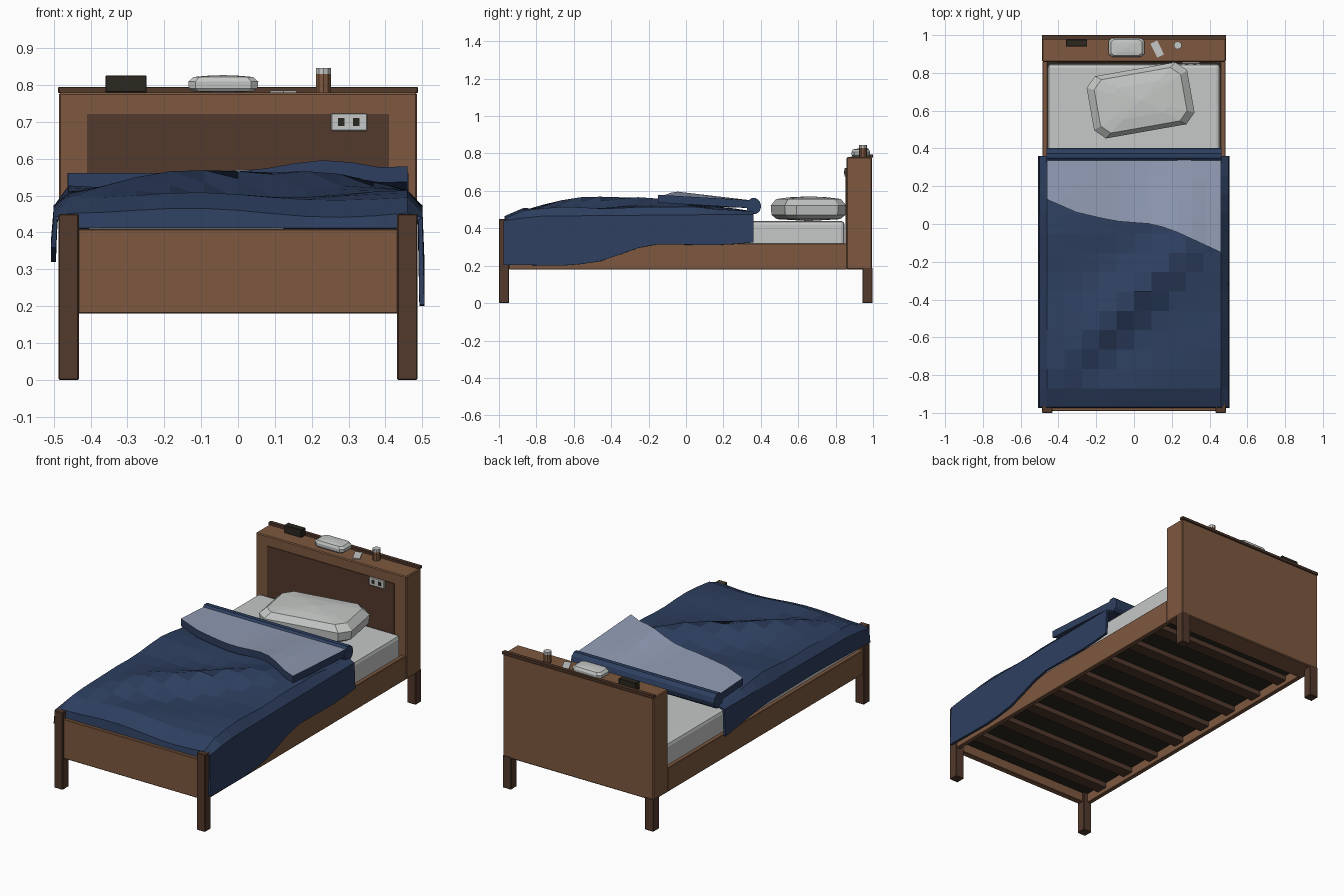
import bpy, bmesh
from math import sin, pi, exp, radians
from mathutils import Matrix, Vector

cube = bpy.data.objects.get("Cube")
if cube:
    bpy.data.objects.remove(cube)


def material(name, r, g, b):
    m = bpy.data.materials.new(name)
    m.use_nodes = True
    m.diffuse_color = (r, g, b, 1)
    m.node_tree.nodes["Principled BSDF"].inputs["Base Color"].default_value = (r, g, b, 1)
    return m


WOOD = material("warm wood", .205, .098, .05)
DARK = material("dark wood", .084, .041, .025)
BLUE = material("navy blanket", .027, .05, .117)
PALE = material("pale blanket lining", .283, .332, .456)
WHITE = material("off white", .56, .58, .565)
BLACK = material("near black", .025, .021, .014)


def finish(name, bm, *mats):
    bmesh.ops.recalc_face_normals(bm, faces=bm.faces)
    me = bpy.data.meshes.new(name)
    bm.to_mesh(me)
    bm.free()
    for m in mats:
        me.materials.append(m)
    ob = bpy.data.objects.new(name, me)
    bpy.context.collection.objects.link(ob)
    return ob


def box(name, x, y, z, mat, bevel=0, segments=1, turn=0):
    """Box from (low, high) ranges, optionally bevelled and turned about z."""
    bm = bmesh.new()
    bmesh.ops.create_cube(bm, size=1)
    size = Vector((x[1] - x[0], y[1] - y[0], z[1] - z[0]))
    mid = Vector((sum(x), sum(y), sum(z))) / 2
    bm.transform(Matrix.Translation(mid) @ Matrix.Rotation(radians(turn), 4, "Z")
                 @ Matrix.Diagonal((*size, 1)))
    if bevel:
        bmesh.ops.bevel(bm, geom=bm.edges[:], offset=bevel, segments=segments,
                        profile=.5, affect="EDGES")
    return finish(name, bm, mat)


def lerp(table, t):
    """Piecewise linear lookup in (position, value) pairs."""
    for (a, va), (b, vb) in zip(table, table[1:]):
        if t <= b:
            return va + (vb - va) * max(0, (t - a) / (b - a))
    return table[-1][1]


# Bed frame
for side, s in (("left", 1), ("right", -1)):
    xs = sorted((s * .432, s * .487))
    box(side + "_front_leg", xs, (-1, -.945), (0, .45), DARK, .003)
    box(side + "_back_leg", xs, (.943, .997), (0, .19), DARK, .003)
    box(side + "_side_rail", sorted((s * .458, s * .484)), (-.946, .86), (.18, .32), WOOD, .003)
box("footboard", (-.434, .434), (-.99, -.955), (.18, .41), WOOD, .003)
box("bed_base", (-.46, .46), (-.957, .86), (.235, .255), BLACK)
for i in range(8):
    y = -.82 + i * .22
    box("slat_%d" % (i + 1), (-.459, .459), (y - .035, y + .035), (.205, .236), DARK)

# Headboard with back panel, ledge lip and socket
box("headboard", (-.486, .486), (.858, .995), (.18, .78), WOOD, .005)
box("headboard_panel", (-.41, .41), (.854, .86), (.3, .722), DARK)
box("headboard_lip", (-.488, .488), (.976, 1), (.778, .795), DARK, .002)
box("socket_plate", (.253, .35), (.847, .856), (.676, .723), WHITE, .002)
for i, x in enumerate((.28, .321)):
    box("socket_hole_%d" % (i + 1), (x - .009, x + .009), (.845, .849), (.689, .71), BLACK)

# Mattress
box("mattress", (-.457, .457), (-.95, .848), (.25, .44), WHITE, .02, 2)


def cushion(name, centre, half, turn):
    """Faceted cushion: stacked eight-sided rings closed by low domed caps."""
    bm = bmesh.new()
    corner = [(1, -.68), (1, .68), (.8, 1), (-.8, 1), (-1, .68), (-1, -.68), (-.8, -1), (.8, -1)]
    rings = []
    for k, z in ((.84, -.85), (.98, -.5), (1, .25), (.86, .78), (.5, .92)):
        rings.append([bm.verts.new((px * k, py * k, z)) for px, py in corner])
    for lo, hi in zip(rings, rings[1:]):
        for i in range(8):
            j = (i + 1) % 8
            bm.faces.new((lo[i], lo[j], hi[j], hi[i]))
    for ring, z in ((rings[0], -1), (rings[-1], 1)):
        tip = bm.verts.new((0, 0, z))
        for i in range(8):
            bm.faces.new((ring[i], ring[(i + 1) % 8], tip))
    bm.transform(Matrix.Translation(centre) @ Matrix.Rotation(radians(turn), 4, "Z")
                 @ Matrix.Diagonal((*half, 1)))
    return finish(name, bm, WHITE)


cushion("pillow", (.035, .655, .505), (.27, .167, .066), 10)

# Things on the headboard ledge
cushion("tissue_pack", (-.04, .935, .803), (.095, .05, .024), 0)
box("small_box", (-.36, -.248), (.94, .977), (.78, .826), BLACK, .002)
box("paper_slip", (.103, .143), (.885, .967), (.779, .785), WHITE, 0, 1, 26)
for name, r, lo, hi, mat in (("cup", .021, .778, .83, WOOD), ("cup_rim", .021, .83, .846, WHITE)):
    bm = bmesh.new()
    bmesh.ops.create_cone(bm, cap_ends=True, segments=10, radius1=r, radius2=r, depth=hi - lo)
    bm.transform(Matrix.Translation((.232, .946, (lo + hi) / 2)))
    finish(name, bm, mat)


# Blanket: draped sheet with a diagonal crease and uneven side hems
def blanket_top(x, y):
    crease = x - y - .41
    along = (x + y + .45) / .75
    ridge = .075 * exp(-along * along * .9) * max(0, 1 - abs(crease) / (.28 if crease < 0 else .13))
    rise = lerp([(-.97, .455), (-.87, .495), (-.5, .505), (0, .515), (.36, .49)], y)
    lumps = .008 * sin(9 * x + 4 * y) + .006 * sin(13 * y - 5 * x)
    return rise + ridge * min(1, (y + .97) / .2) + lumps


LEFT_HEM = [(-.98, .205), (-.62, .2), (-.45, .225), (-.2, .315), (.2, .31), (.36, .325)]
RIGHT_HEM = [(-.98, .36), (-.5, .375), (0, .37), (.36, .32)]
cols = [-.46 + .92 * i / 10 for i in range(11)]
rows = [-.975, -.97] + [-.87 + 1.23 * i / 12 for i in range(13)]
bm = bmesh.new()
grid = []
for j, y in enumerate(rows):
    top = [(x, y, .412 if j == 0 else blanket_top(x, y)) for x in cols]
    edge = lerp([(-.98, .44), (-.8, .465), (.36, .475)], y)
    drop_r = [(-.508, y, lerp(RIGHT_HEM, y)), (-.5, y, edge)]
    drop_l = [(.5, y, edge), (.506, y, lerp(LEFT_HEM, y))]
    grid.append([bm.verts.new(p) for p in drop_r + top + drop_l])
for a, b in zip(grid, grid[1:]):
    for i in range(len(a) - 1):
        bm.faces.new((a[i], a[i + 1], b[i + 1], b[i]))
blanket = finish("blanket", bm, BLUE)
if sum(p.normal.z for p in blanket.data.polygons) < 0:
    blanket.data.flip_normals()
thick = blanket.modifiers.new("thickness", "SOLIDIFY")
thick.thickness = .014
thick.offset = -1

# Turned-back fold: slab with pale lining on top
FOLD_EDGE = [(-.46, .13), (-.3, .06), (-.1, .015), (.1, 0), (.2, -.03), (.46, -.15)]
bm = bmesh.new()
upper, lower = [], []
for i in range(13):
    x = -.46 + .92 * i / 12
    front = lerp(FOLD_EDGE, x)
    up, low = [], []
    for j in range(5):
        t = j / 4
        y = front + (.345 - front) * t
        bump = .034 * exp(-((x - .24) / .16) ** 2) * (1 - t)
        z = .562 + bump + .012 * (x > .4) * (1 - t) - .012 * t
        up.append(bm.verts.new((x, y, z)))
        low.append(bm.verts.new((x, y, z - .042)))
    upper.append(up)
    lower.append(low)
for i in range(12):
    for j in range(4):
        f = bm.faces.new((upper[i][j], upper[i + 1][j], upper[i + 1][j + 1], upper[i][j + 1]))
        f.material_index = 1
        bm.faces.new((lower[i][j], lower[i][j + 1], lower[i + 1][j + 1], lower[i + 1][j]))
    for j in (0, 4):
        bm.faces.new((upper[i][j], lower[i][j], lower[i + 1][j], upper[i + 1][j]))
for i in (0, 12):
    for j in range(4):
        bm.faces.new((upper[i][j], upper[i][j + 1], lower[i][j + 1], lower[i][j]))
finish("blanket_fold", bm, BLUE, PALE)

# Rolled edge of the fold
bm = bmesh.new()
bmesh.ops.create_cone(bm, cap_ends=True, segments=10, radius1=.5, radius2=.5, depth=1)
bm.transform(Matrix.Translation((0, .362, .518)) @ Matrix.Diagonal((.924, .08, .09, 1))
             @ Matrix.Rotation(pi / 2, 4, "Y"))
finish("blanket_roll", bm, BLUE)
